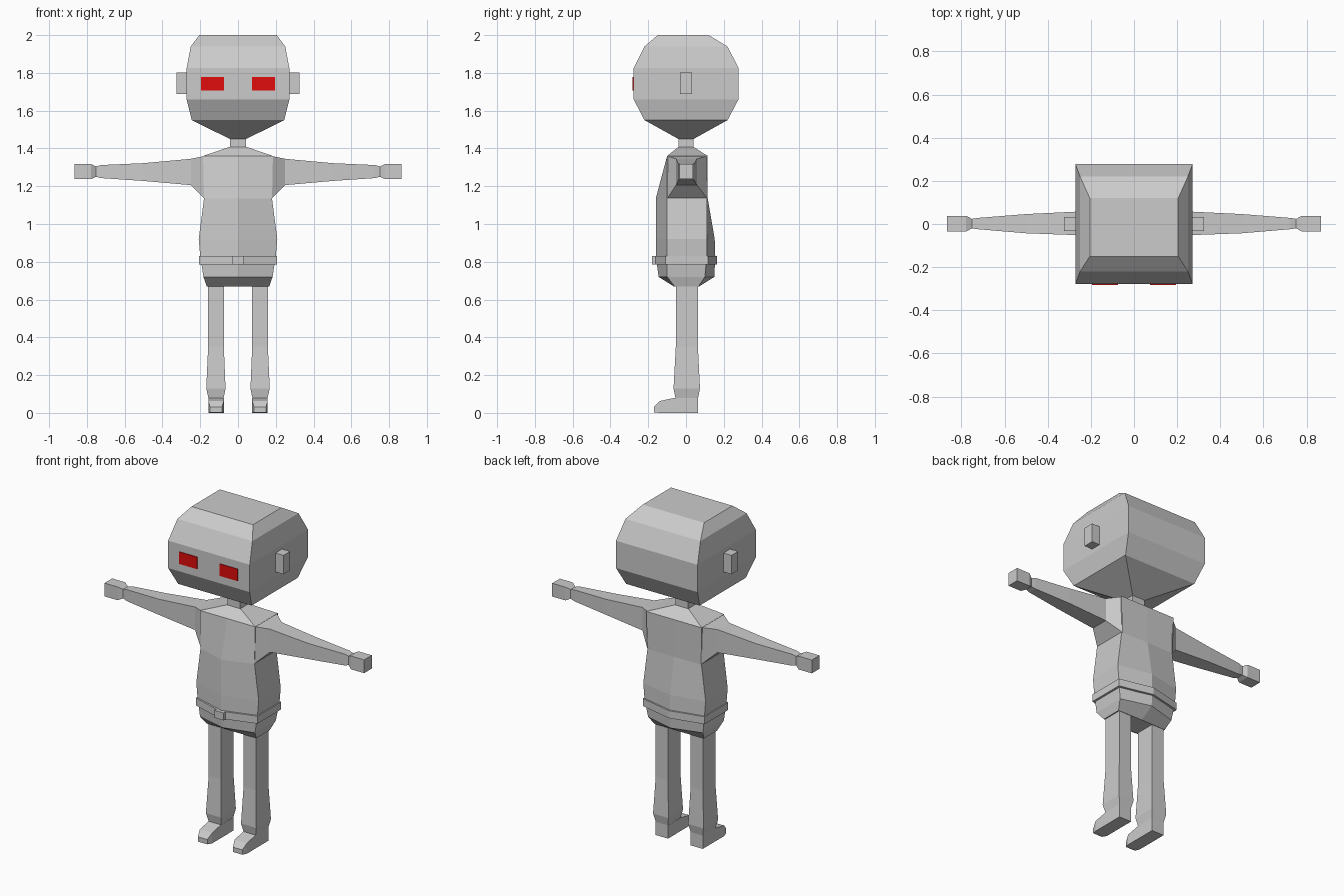
import bpy, bmesh

if "Cube" in bpy.data.objects:
    bpy.data.objects.remove(bpy.data.objects["Cube"])


def material(name, rgb):
    m = bpy.data.materials.new(name)
    m.diffuse_color = (*rgb, 1)
    m.use_nodes = True
    m.node_tree.nodes["Principled BSDF"].inputs["Base Color"].default_value = m.diffuse_color
    return m


GREY = material("light grey", (0.6, 0.6, 0.6))
RED = material("eye red", (0.75, 0.004, 0.004))


def loft(name, rings, mat=GREY, mirror=False):
    """Skin equal-sized rings of points into one closed flat-shaded part."""
    bm = bmesh.new()
    loops = [[bm.verts.new(p) for p in ring] for ring in rings]
    n = len(loops[0])
    for a, b in zip(loops, loops[1:]):
        for i in range(n):
            j = (i + 1) % n
            bm.faces.new((a[i], a[j], b[j], b[i]))
    bm.faces.new(loops[0])
    bm.faces.new(loops[-1])
    bmesh.ops.recalc_face_normals(bm, faces=bm.faces)
    me = bpy.data.meshes.new(name)
    bm.to_mesh(me)
    bm.free()
    me.materials.append(mat)
    ob = bpy.data.objects.new(name, me)
    bpy.context.collection.objects.link(ob)
    if mirror:
        ob.modifiers.new("mirror", 'MIRROR')
    return ob


def rect_z(z, x0, x1, y0, y1):
    return [(x0, y0, z), (x1, y0, z), (x1, y1, z), (x0, y1, z)]


def rect_x(x, y0, y1, z0, z1):
    return [(x, y0, z0), (x, y1, z0), (x, y1, z1), (x, y0, z1)]


def rect_y(y, x0, x1, z0, z1):
    return [(x0, y, z0), (x1, y, z0), (x1, y, z1), (x0, y, z1)]


def hexagon(z, hx, front, front_side, back_side, back):
    return [(0, front, z), (hx, front_side, z), (hx, back_side, z),
            (0, back, z), (-hx, back_side, z), (-hx, front_side, z)]


def box(name, x0, x1, y0, y1, z0, z1, mat=GREY, mirror=False):
    return loft(name, [rect_z(z0, x0, x1, y0, y1), rect_z(z1, x0, x1, y0, y1)],
                mat, mirror)


# Head: stacked rectangles (z, half width, front, back)
loft("head", [rect_z(z, -hx, hx, y0, y1) for z, hx, y0, y1 in (
    (1.45, .043, -.04, .04), (1.55, .245, -.22, .22), (1.66, .272, -.277, .278),
    (1.825, .272, -.277, .278), (1.94, .25, -.22, .22), (2.0, .205, -.15, .12))])
box("ear", .26, .325, -.032, .032, 1.688, 1.802, mirror=True)
box("eye", .075, .195, -.282, -.275, 1.707, 1.779, RED, mirror=True)
box("neck", -.043, .043, -.04, .04, 1.39, 1.47)

# Torso and pelvis: six-sided sections with a centre ridge front and back
loft("torso", [hexagon(*r) for r in (
    (.668, .165, -.062, -.06, .065, .067),
    (.72, .183, -.145, -.10, .10, .15),
    (.83, .20, -.16, -.10, .11, .155),
    (.92, .208, -.16, -.10, .11, .152),
    (1.135, .18, -.16, -.10, .11, .115),
    (1.36, .185, -.10, -.10, .115, .115),
    (1.408, .045, -.04, -.04, .04, .04))])

# Belt and buckle
loft("belt", [hexagon(z, .206, -.172, -.108, .117, .165) for z in (.785, .83)])
box("buckle", -.03, .03, -.18, -.15, .785, .83)

# Arm with hand: (x, front, back, bottom, top)
loft("arm", [rect_x(*r) for r in (
    (.178, -.10, .113, 1.135, 1.36), (.25, -.052, .058, 1.206, 1.345),
    (.50, -.043, .046, 1.228, 1.322), (.725, -.024, .028, 1.243, 1.312),
    (.752, -.02, .024, 1.25, 1.305), (.778, -.035, .038, 1.238, 1.318),
    (.866, -.035, .038, 1.238, 1.318))], mirror=True)

# Leg: (z, inner, outer, front, back)
loft("leg", [rect_z(*r) for r in (
    (.72, .075, .158, -.054, .063), (.35, .075, .158, -.054, .063),
    (.13, .066, .168, -.066, .074), (.075, .077, .156, -.055, .063))], mirror=True)

# Foot: (y, inner, outer, bottom, top)
loft("foot", [rect_y(*r) for r in (
    (.064, .075, .157, 0, .08), (-.055, .075, .157, 0, .08),
    (-.14, .075, .157, 0, .063), (-.17, .086, .148, .003, .032))], mirror=True)
